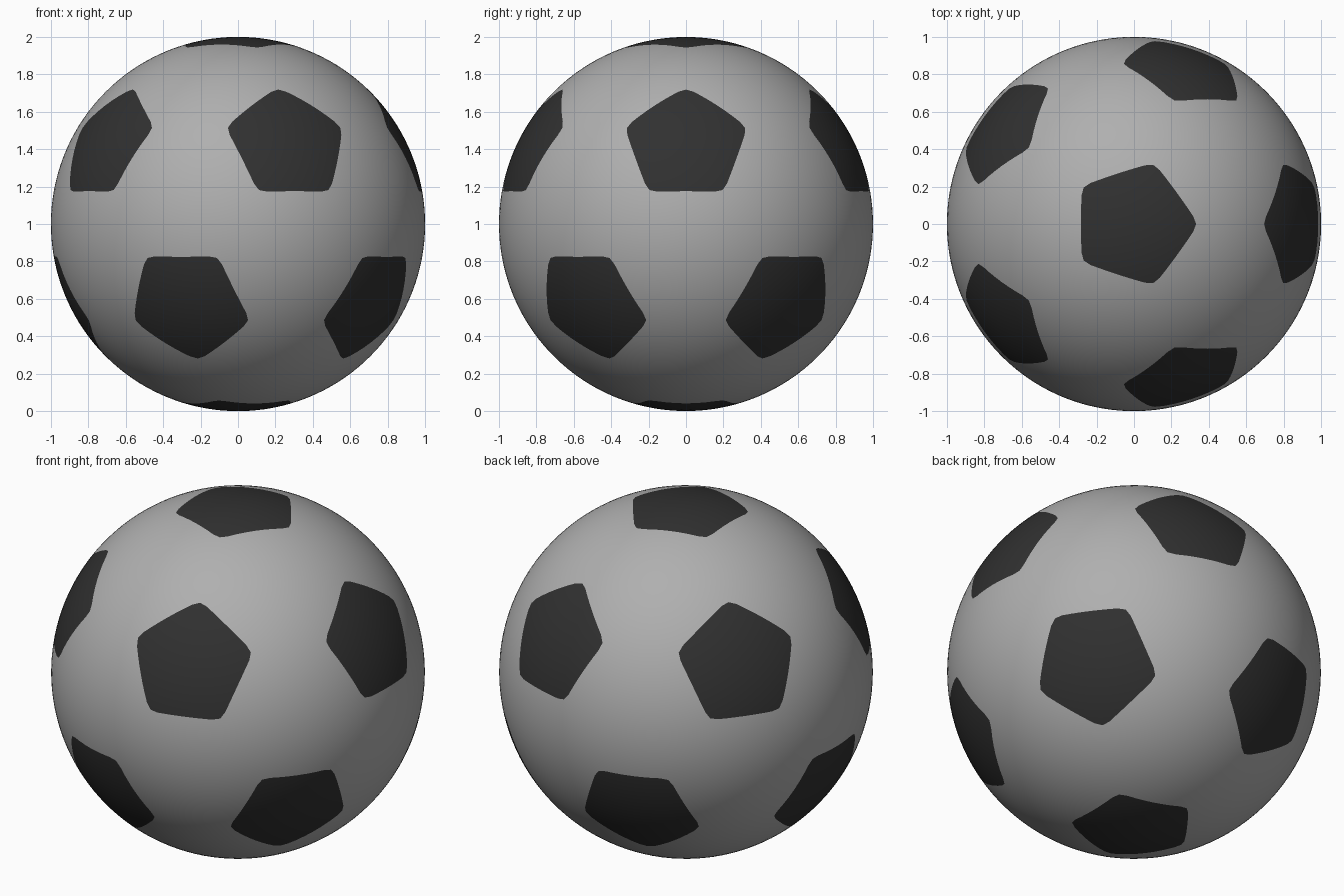
import bpy, bmesh

if "Cube" in bpy.data.objects:
    bpy.data.objects.remove(bpy.data.objects["Cube"])


def flat_material(name, rgb):
    mat = bpy.data.materials.new(name)
    mat.diffuse_color = (*rgb, 1.0)
    mat.use_nodes = True
    mat.node_tree.nodes["Principled BSDF"].inputs["Base Color"].default_value = mat.diffuse_color
    return mat


def project(bm):
    for v in bm.verts:
        v.co.normalize()


# Icosahedron standing on a corner: its 12 corners are the pentagon centres
bm = bmesh.new()
bmesh.ops.create_icosphere(bm, subdivisions=1, radius=1.0)
centres = [v.co.normalized() for v in bm.verts]

# Thirds along each edge give the football panel pattern
bmesh.ops.subdivide_edges(bm, edges=bm.edges[:], cuts=2, use_grid_fill=True)
project(bm)


def nearest(p):
    return max(centres, key=lambda c: c.dot(p))


# Dark pentagons are the triangles touching a pentagon centre
corners = set()
for f in bm.faces:
    if any(nearest(v.co).dot(v.co) > 0.999 for v in f.verts):
        f.material_index = 1
        corners.update(v for v in f.verts if nearest(v.co).dot(v.co) < 0.999)
corner_points = [v.co.copy() for v in corners]

# Refine and round out to the ball
bmesh.ops.subdivide_edges(bm, edges=bm.edges[:], cuts=7, use_grid_fill=True)
project(bm)

# Slightly rounded pentagon corners
for v in bm.verts:
    if any((v.co - p).length < 1e-4 for p in corner_points):
        c = nearest(v.co)
        v.co += (c - v.co).normalized() * 0.012
project(bm)

for v in bm.verts:
    v.co.z += 1.0
for f in bm.faces:
    f.smooth = True
bmesh.ops.recalc_face_normals(bm, faces=bm.faces[:])

mesh = bpy.data.meshes.new("ball")
bm.to_mesh(mesh)
bm.free()
mesh.materials.append(flat_material("light grey", (0.43, 0.43, 0.43)))
mesh.materials.append(flat_material("near black", (0.03, 0.03, 0.03)))
ball = bpy.data.objects.new("ball", mesh)
bpy.context.collection.objects.link(ball)
